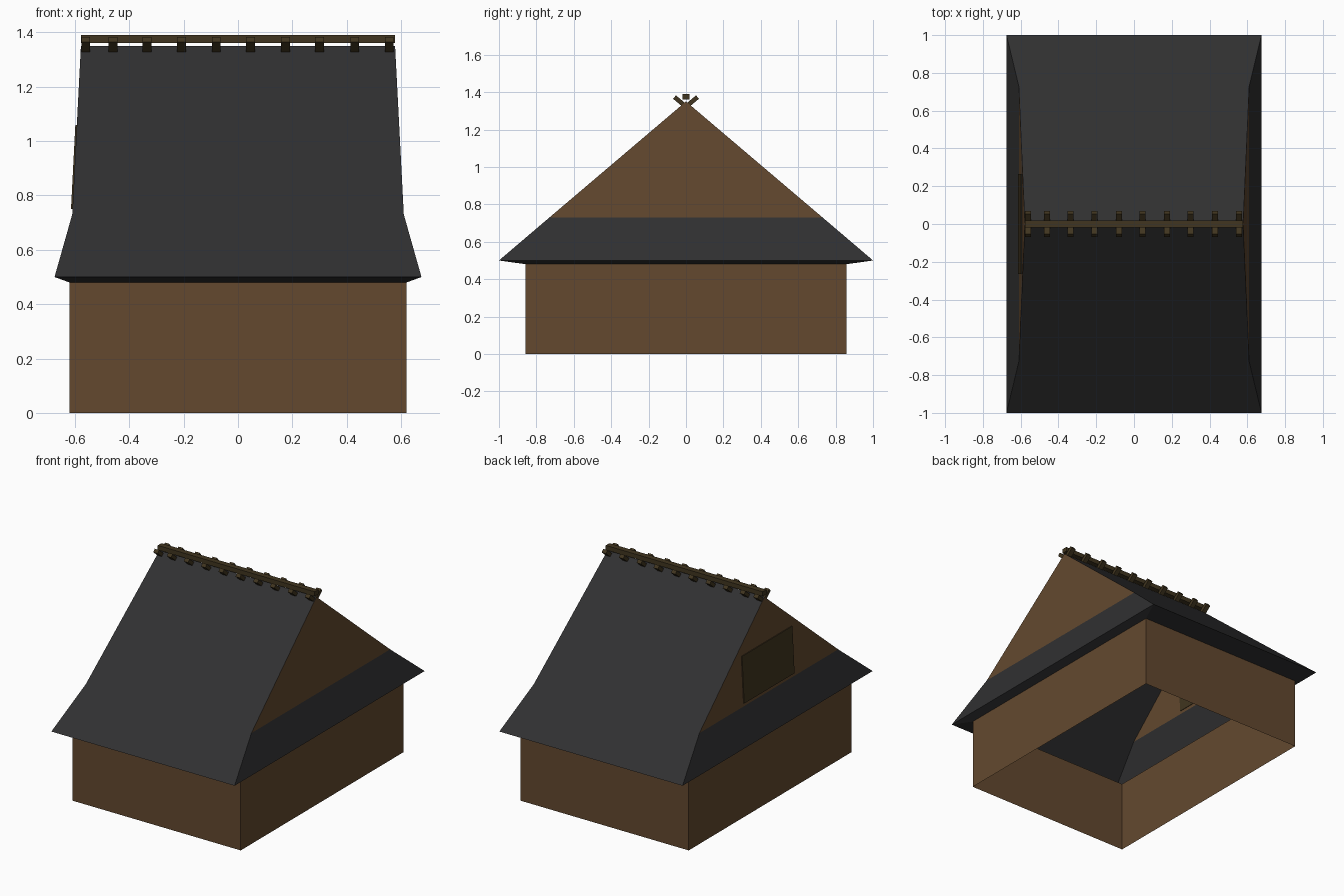
import bpy, bmesh, math
from mathutils import Matrix, Vector

if "Cube" in bpy.data.objects:
    bpy.data.objects.remove(bpy.data.objects["Cube"])


def mat(name, rgb):
    m = bpy.data.materials.new(name)
    m.diffuse_color = (*rgb, 1)
    m.use_nodes = True
    m.node_tree.nodes["Principled BSDF"].inputs["Base Color"].default_value = m.diffuse_color
    return m


WOOD = mat("brown wood", (0.125, 0.066, 0.028))
SLATE = mat("dark roof", (0.030, 0.030, 0.031))
DARK = mat("dark timber", (0.053, 0.036, 0.014))


def finish(bm, name, mats):
    bmesh.ops.recalc_face_normals(bm, faces=bm.faces)
    me = bpy.data.meshes.new(name)
    bm.to_mesh(me)
    bm.free()
    for m in mats:
        me.materials.append(m)
    ob = bpy.data.objects.new(name, me)
    bpy.context.collection.objects.link(ob)
    return ob


def add_box(bm, centre, size, angle=0, axis='X'):
    mtx = (Matrix.Translation(centre) @ Matrix.Rotation(angle, 4, axis)
           @ Matrix.Diagonal((*size, 1)))
    bmesh.ops.create_cube(bm, size=1, matrix=mtx)


def ring(bm, x, y, z):
    return [bm.verts.new((sx * x, sy * y, z))
            for sx, sy in ((-1, -1), (1, -1), (1, 1), (-1, 1))]


def bridge(bm, a, b):
    return [bm.faces.new((a[i], a[(i + 1) % 4], b[(i + 1) % 4], b[i]))
            for i in range(4)]


# House shell: open walls, soffit, flared skirt, gabled upper roof
bm = bmesh.new()
base = ring(bm, 0.62, 0.857, 0.0)
top = ring(bm, 0.62, 0.857, 0.48)
eave = ring(bm, 0.675, 1.0, 0.50)
knee = ring(bm, 0.61, 0.73, 0.73)
bridge(bm, base, top)
for f in bridge(bm, top, eave) + bridge(bm, eave, knee):
    f.material_index = 1
r0 = bm.verts.new((-0.578, 0, 1.35))
r1 = bm.verts.new((0.578, 0, 1.35))
for loop in ((knee[0], knee[1], r1, r0), (knee[2], knee[3], r0, r1)):
    bm.faces.new(loop).material_index = 1
bm.faces.new((knee[1], knee[2], r1))   # right gable
bm.faces.new((knee[3], knee[0], r0))   # left gable
finish(bm, "house_shell", [WOOD, SLATE])

# Dark hatch panel in the left gable, lying along its slight lean
bm = bmesh.new()
lean = math.atan2(0.032, 0.62)
add_box(bm, Vector((-0.602, 0, 0.905)), (0.009, 0.53, 0.31), lean, 'Y')
finish(bm, "gable_hatch", [DARK])

# Ridge beam
bm = bmesh.new()
add_box(bm, Vector((0, 0, 1.376)), (1.156, 0.038, 0.030))
finish(bm, "ridge_beam", [DARK])

# Crossed pegs under the beam
bm = bmesh.new()
for x in (-0.56, -0.46, -0.335, -0.208, -0.08, 0.046, 0.175, 0.30, 0.43, 0.557):
    for s in (-1, 1):
        add_box(bm, Vector((x, s * 0.026, 1.344)), (0.032, 0.092, 0.024),
                s * math.radians(40))
finish(bm, "ridge_pegs", [DARK])
